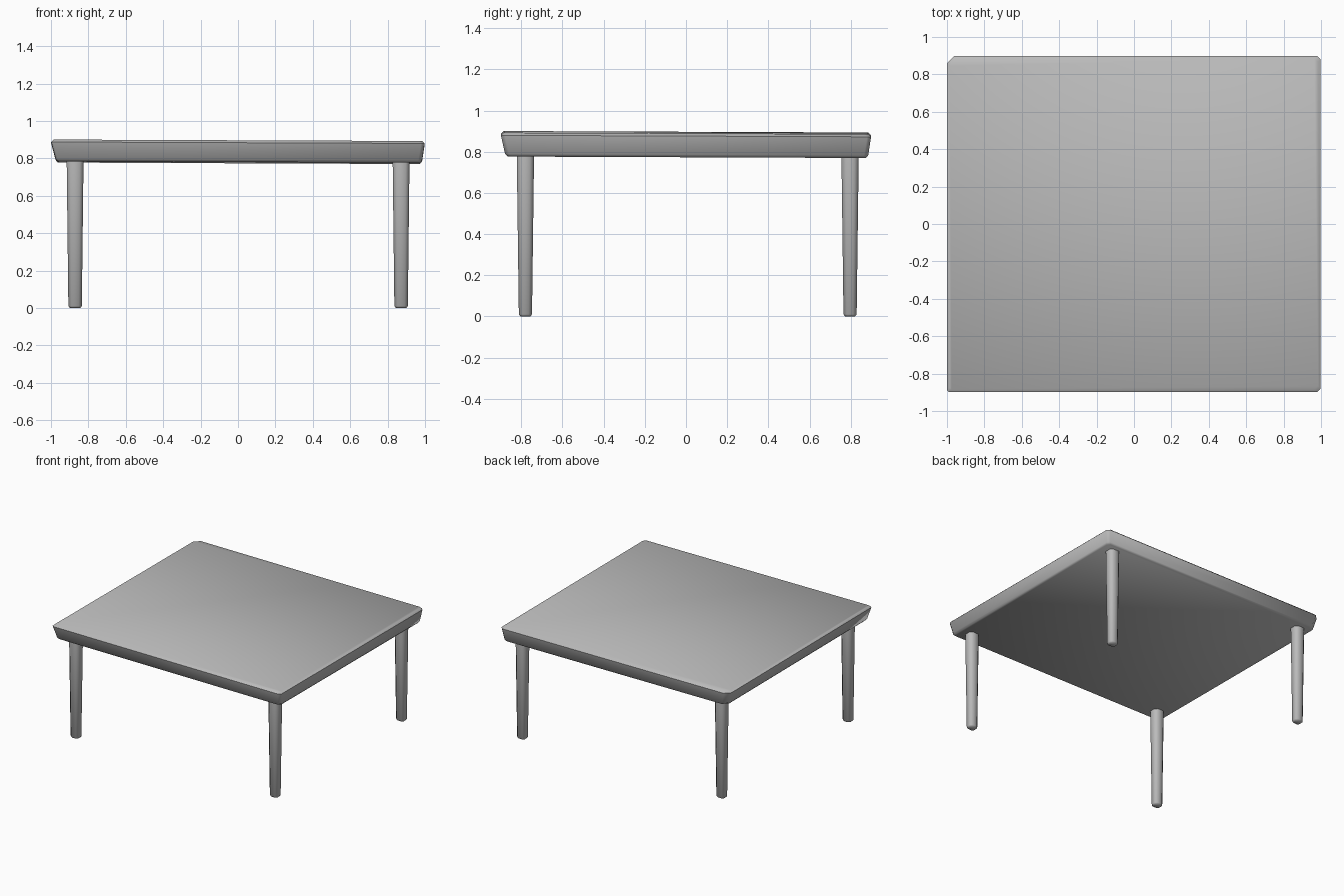
import bpy, bmesh

if "Cube" in bpy.data.objects:
    bpy.data.objects.remove(bpy.data.objects["Cube"])

grey = bpy.data.materials.new("plain grey")
grey.diffuse_color = (0.5, 0.5, 0.5, 1)
grey.use_nodes = True
grey.node_tree.nodes["Principled BSDF"].inputs["Base Color"].default_value = grey.diffuse_color


def outline(x0, x1, y0, y1, chamfers):
    """Rectangle with cut corners: front left, front right, back right, back left."""
    a, b, c, d = chamfers
    return [(x0, y0 + a), (x0 + a, y0), (x1 - b, y0), (x1, y0 + b),
            (x1, y1 - c), (x1 - c, y1), (x0 + d, y1), (x0, y1 - d)]


def loft(name, rings, tilt=(0, 0)):
    """Skin stacked outlines (bounds, chamfers, z) into a closed solid."""
    bm = bmesh.new()
    layers = [[bm.verts.new((x, y, z + tilt[0] * x + tilt[1] * y))
               for x, y in outline(*bounds, ch)] for bounds, ch, z in rings]
    for low, high in zip(layers, layers[1:]):
        for i in range(8):
            j = (i + 1) % 8
            bm.faces.new((low[i], low[j], high[j], high[i]))
    bm.faces.new(layers[0][::-1])
    bm.faces.new(layers[-1])
    bmesh.ops.recalc_face_normals(bm, faces=bm.faces)
    mesh = bpy.data.meshes.new(name)
    bm.to_mesh(mesh)
    bm.free()
    mesh.materials.append(grey)
    obj = bpy.data.objects.new(name, mesh)
    bpy.context.collection.objects.link(obj)
    bpy.ops.object.select_all(action='DESELECT')
    obj.select_set(True)
    bpy.context.view_layer.objects.active = obj
    bpy.ops.object.shade_smooth_by_angle(angle=0.87)
    return obj


# Slightly tilted top slab, narrower underneath, with uneven softened corners
corners = (0.01, 0.02, 0.02, 0.04)
loft("table_top", [
    ((-0.963, 0.973, -0.866, 0.873), corners, 0.777),
    ((-0.975, 0.984, -0.879, 0.885), corners, 0.790),
    ((-0.999, 0.998, -0.899, 0.899), corners, 0.880),
    ((-0.985, 0.984, -0.885, 0.885), corners, 0.893),
], tilt=(-0.004, -0.004))

# Four tapered legs with cut corners and a softened foot
for side, cx in (("left", -0.871), ("right", 0.872)):
    for end, cy in (("front", -0.78), ("back", 0.797)):
        rings = []
        for hx, hy, ch, z in ((0.028, 0.024, 0.012, 0.0),
                              (0.036, 0.032, 0.016, 0.010),
                              (0.045, 0.042, 0.020, 0.785)):
            rings.append(((cx - hx, cx + hx, cy - hy, cy + hy), (ch,) * 4, z))
        loft(f"{end}_{side}_leg", rings)
